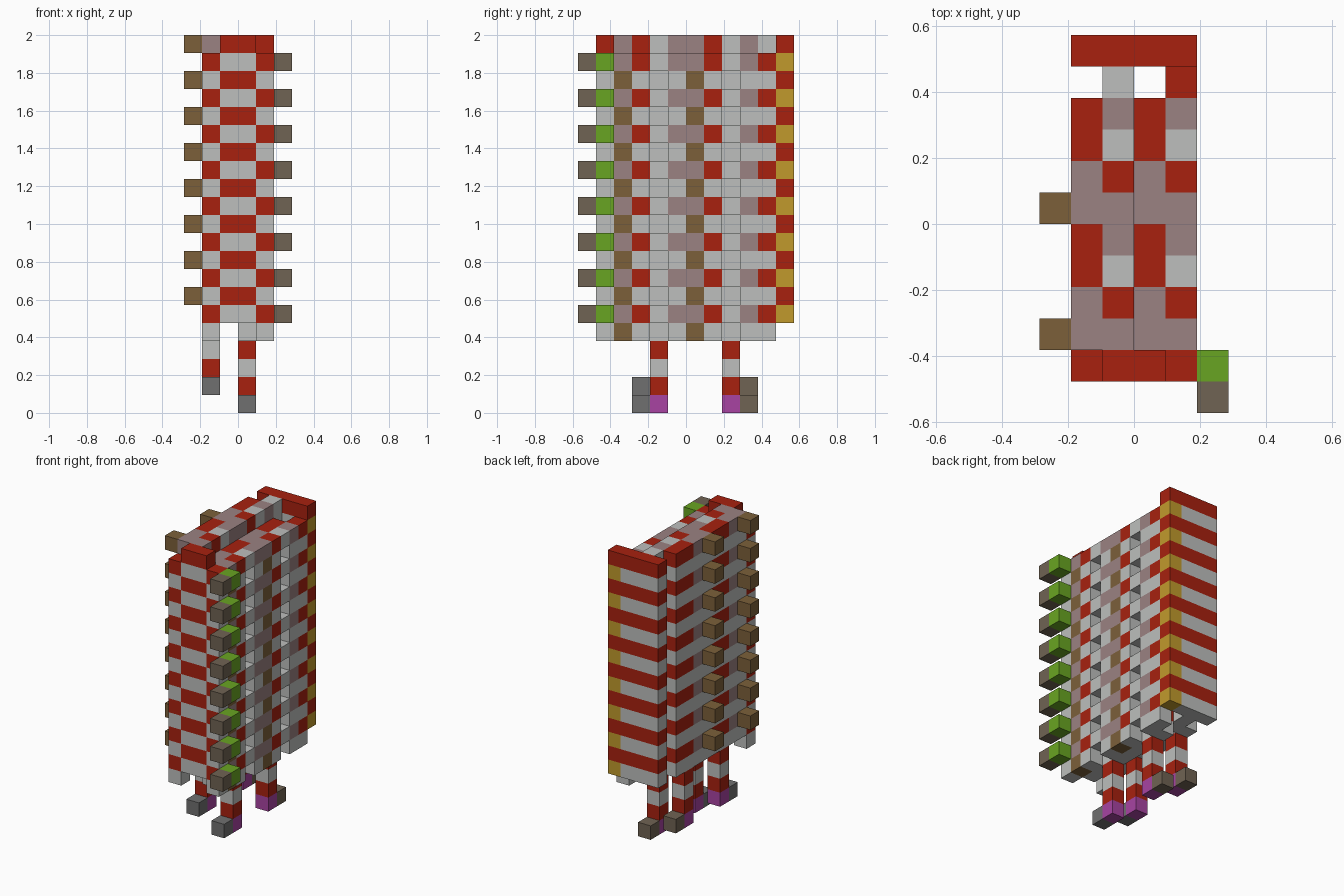
import bpy
import bmesh
from mathutils import Vector

cube = bpy.data.objects.get("Cube")
if cube:
    bpy.data.objects.remove(cube)

UNIT = 2 / 21                      # edge of one block
ORIGIN = Vector((-3, -6, 0))       # corner of the block grid

# Colours as sRGB hex, keyed by the letter used in the row patterns
COLOURS = {
    "R": ("brick_red", "A8210F"),
    "W": ("pale_grey", "BDBFBD"),
    "M": ("dusty_mauve", "9B8282"),
    "B": ("brown", "7C603A"),
    "T": ("taupe", "706353"),
    "G": ("leaf_green", "69A522"),
    "Y": ("mustard", "C19A2C"),
    "P": ("magenta", "A844A2"),
    "D": ("dark_grey", "707070"),
}


def linear(pair):
    c = int(pair, 16) / 255
    return c / 12.92 if c <= 0.04045 else ((c + 0.055) / 1.055) ** 2.4


def make_material(name, code):
    mat = bpy.data.materials.new(name)
    mat.use_nodes = True
    rgba = [linear(code[n:n + 2]) for n in (0, 2, 4)] + [1]
    mat.diffuse_color = rgba
    bsdf = mat.node_tree.nodes["Principled BSDF"]
    bsdf.inputs["Base Color"].default_value = rgba
    bsdf.inputs["Roughness"].default_value = 0.9
    return mat


MATS = {key: make_material(*val) for key, val in COLOURS.items()}
parts = {}      # part name -> {cell: colour letter}
filled = set()  # every occupied cell


def block(part, cell, colour):
    if cell not in filled:
        filled.add(cell)
        parts.setdefault(part, {})[cell] = colour


def row(part, x, y, z, pattern):
    """Run of blocks from front to back; a dot leaves a gap."""
    for n, colour in enumerate(pattern):
        if colour != ".":
            block(part, (x, y + n, z), colour)


def panel(side, x, base, rear):
    """Two-block-thick slab of alternating plain and patterned courses."""
    name = side + "_panel"
    for z in range(base, base + 16, 2):
        row(name, x, 2, z, "WWWWWWWW")
        row(name, x + 1, 2, z, "BW.WBW.WW")
        row(name, x, 2, z + 1, "MMRRMMRR")
        row(name, x + 1, 2, z + 1, "MRWMMRWM" + rear)


def leg(side, end, x, y, base, toe_step, toe):
    """Striped leg with a coloured foot and a toe block."""
    name = f"{side}_{end}_leg"
    for n, colour in enumerate("PRWR"):
        block(name, (x, y, base + n), colour)
    block(name, (x, y + toe_step, base), toe)


# Two staggered halves of the body with their legs
for side, x, base, rear in (("left", 3, 4, "R"), ("right", 1, 5, "W")):
    panel(side, x, base, rear)
    leg(side, "front", x, 4, base - 4, -1, "D")
    leg(side, "back", x, 8, base - 4, 1, "T")

# Chequered front wall: outer columns sit one course lower than the middle
for x, base in ((1, 4), (2, 5), (3, 5), (4, 4)):
    for n in range(16):
        block("front_wall", (x, 1, base + n), "WR"[n % 2])

# Striped back wall with mustard corner blocks
for z in range(5, 21):
    for x in range(1, 5):
        stripe = "R" if z % 2 == 0 else ("Y" if x == 4 else "W")
        block("back_wall", (x, 11, z), stripe)

# Side studs: brown pegs on the right, green and taupe pegs on the left
for z in range(5, 20, 2):
    row("left_pegs", 5, 0, z, "TG")
    for y in (2, 6):
        block("right_pegs", (0, y, z + 1), "B")


def build(name, cells):
    """Mesh of all exposed block faces of one part."""
    bm = bmesh.new()
    letters = sorted(set(cells.values()))
    for cell, colour in cells.items():
        centre = ORIGIN + Vector(cell) + Vector((0.5, 0.5, 0.5))
        for axis in range(3):
            for sign in (-1, 1):
                normal = Vector((0, 0, 0))
                normal[axis] = sign
                beside = tuple(int(c + d) for c, d in zip(cell, normal))
                if beside in filled:
                    continue
                u = Vector((0, 0, 0))
                u[(axis + 1) % 3] = 0.5
                v = normal.cross(u)
                mid = centre + normal / 2
                corners = (mid - u - v, mid + u - v, mid + u + v, mid - u + v)
                face = bm.faces.new([bm.verts.new(p * UNIT) for p in corners])
                face.material_index = letters.index(colour)
    bmesh.ops.remove_doubles(bm, verts=bm.verts, dist=UNIT / 100)
    mesh = bpy.data.meshes.new(name)
    bm.to_mesh(mesh)
    bm.free()
    for letter in letters:
        mesh.materials.append(MATS[letter])
    bpy.context.collection.objects.link(bpy.data.objects.new(name, mesh))


for part_name, part_cells in parts.items():
    build(part_name, part_cells)
